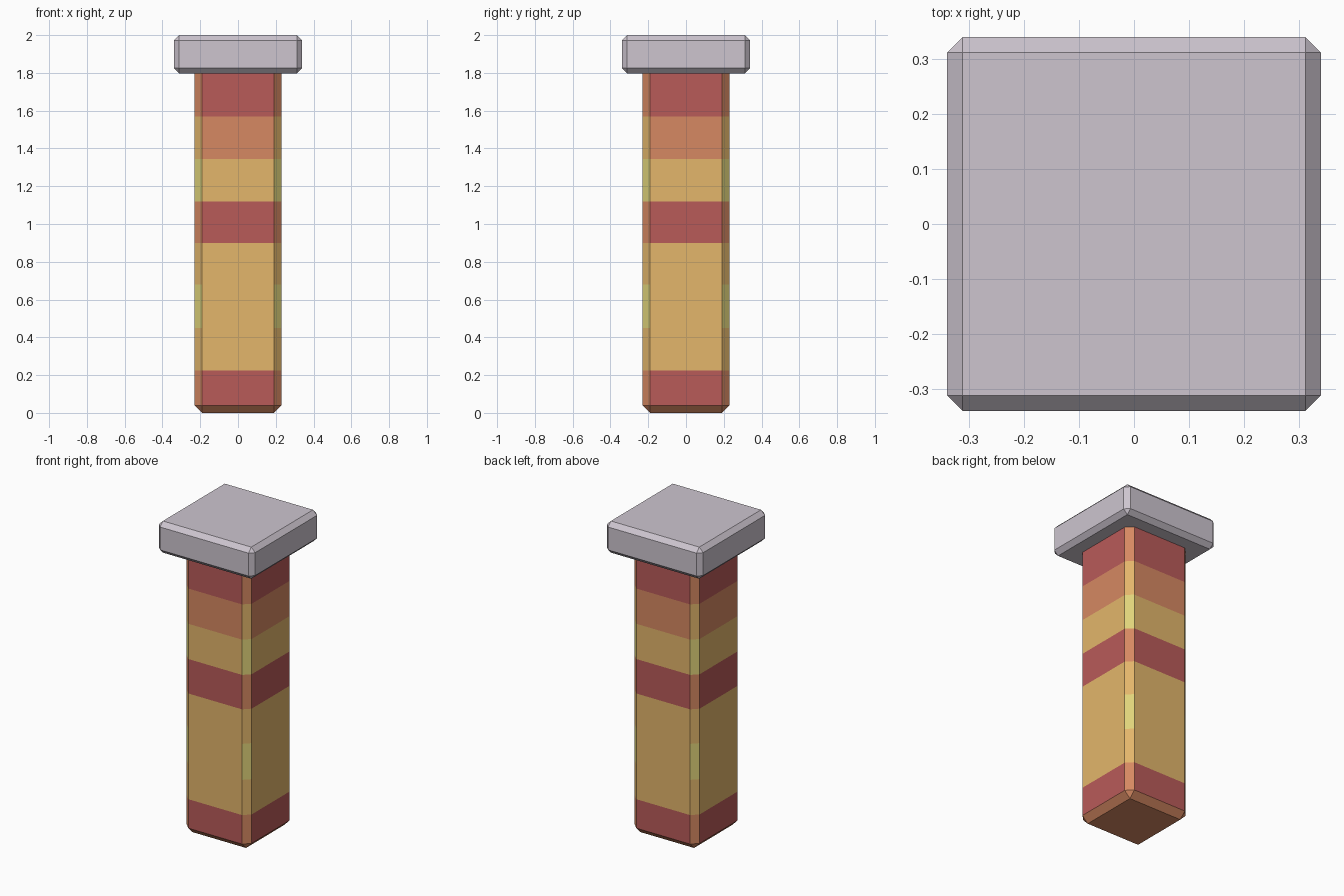
import bpy, bmesh
from mathutils import Vector

if "Cube" in bpy.data.objects:
    bpy.data.objects.remove(bpy.data.objects["Cube"])


def material(name, rgb):
    lin = [((c / 255 + 0.055) / 1.055) ** 2.4 for c in rgb]
    m = bpy.data.materials.new(name)
    m.diffuse_color = (*lin, 1)
    m.use_nodes = True
    m.node_tree.nodes["Principled BSDF"].inputs["Base Color"].default_value = m.diffuse_color
    return m


grey = material("pale grey", (205, 197, 207))
red = material("brick red", (185, 91, 89))
orange = material("orange", (214, 137, 98))
amber = material("amber", (227, 182, 107))
lime = material("yellow green", (224, 212, 122))


def chamfered_box(half, z0, z1, bevel):
    bm = bmesh.new()
    bmesh.ops.create_cube(bm, size=1)
    for v in bm.verts:
        v.co = Vector((v.co.x * 2 * half, v.co.y * 2 * half,
                       z0 + (v.co.z + 0.5) * (z1 - z0)))
    bmesh.ops.bevel(bm, geom=bm.edges[:], offset=bevel, offset_type='OFFSET',
                    segments=1, profile=0.5, affect='EDGES')
    bm.normal_update()
    return bm


def finish(bm, name, mats):
    me = bpy.data.meshes.new(name)
    bm.to_mesh(me)
    bm.free()
    for m in mats:
        me.materials.append(m)
    ob = bpy.data.objects.new(name, me)
    bpy.context.collection.objects.link(ob)
    return ob


# Striped post: cut into equal bands, running up inside the cap
post = chamfered_box(0.23, 0, 1.86, 0.04)
cuts = [0.225, 0.45, 0.68, 0.90, 1.12, 1.345, 1.57]
for z in cuts:
    bmesh.ops.bisect_plane(post, geom=post.verts[:] + post.edges[:] + post.faces[:],
                           plane_co=(0, 0, z), plane_no=(0, 0, 1))
post.normal_update()

# Band colours from the bottom up, for flat sides and for corner chamfers
side = [0, 2, 2, 2, 0, 2, 1, 0]
corner = [1, 2, 3, 2, 1, 3, 2, 1]
for f in post.faces:
    band = sum(f.calc_center_median().z > z for z in cuts)
    n = f.normal
    if abs(n.z) > 0.3:
        f.material_index = 1
    elif max(abs(n.x), abs(n.y)) > 0.95:
        f.material_index = side[band]
    else:
        f.material_index = corner[band]
finish(post, "striped_post", [red, orange, amber, lime])

# Square cap
finish(chamfered_box(0.34, 1.798, 2.0, 0.028), "cap", [grey])
